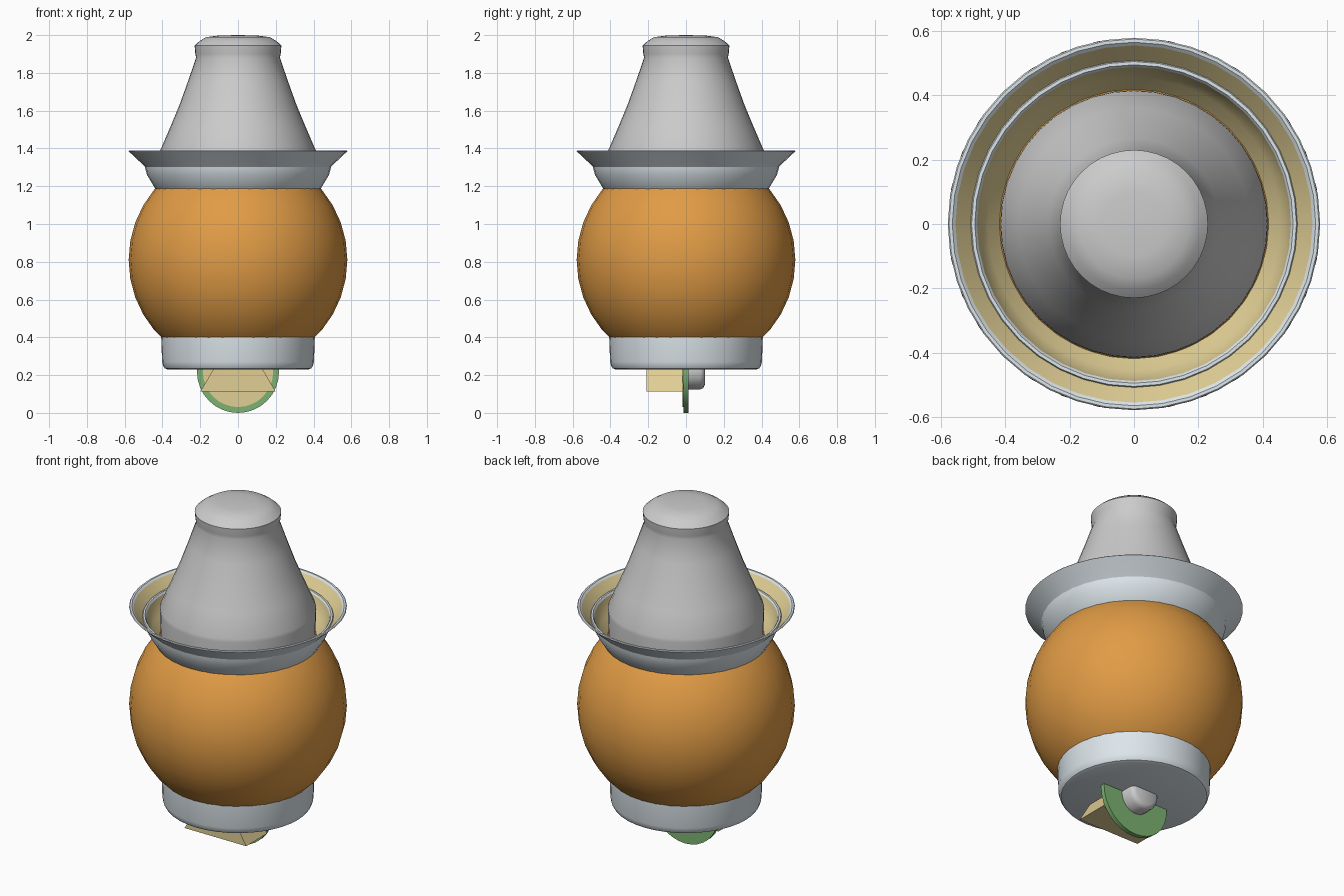
import bpy, bmesh, math
from mathutils import Matrix

if "Cube" in bpy.data.objects:
    bpy.data.objects.remove(bpy.data.objects["Cube"])

def mat(name, c):
    m = bpy.data.materials.new(name)
    m.diffuse_color = (*c, 1)
    m.use_nodes = True
    m.node_tree.nodes["Principled BSDF"].inputs["Base Color"].default_value = m.diffuse_color
    return m

ORANGE = mat("orange", (0.75, 0.33, 0.06))
PALE = mat("pale_blue", (0.72, 0.79, 0.83))
TAN = mat("tan", (0.75, 0.62, 0.30))
GREEN = mat("green", (0.20, 0.45, 0.17))
GREY = mat("light_grey", (0.66, 0.66, 0.69))

def finish(name, bm, material, angle=35):
    bmesh.ops.remove_doubles(bm, verts=bm.verts, dist=1e-5)
    bmesh.ops.recalc_face_normals(bm, faces=bm.faces)
    me = bpy.data.meshes.new(name)
    bm.to_mesh(me)
    bm.free()
    me.materials.append(material)
    ob = bpy.data.objects.new(name, me)
    bpy.context.collection.objects.link(ob)
    bpy.ops.object.select_all(action='DESELECT')
    ob.select_set(True)
    bpy.context.view_layer.objects.active = ob
    bpy.ops.object.shade_smooth_by_angle(angle=math.radians(angle))
    return ob

def lathe(name, profile, material, matrix=None, steps=40, angle=35):
    """Spin (radius, height) points around z, then place with matrix."""
    bm = bmesh.new()
    vs = [bm.verts.new((r, 0, z)) for r, z in profile]
    es = [bm.edges.new(p) for p in zip(vs, vs[1:])]
    bmesh.ops.spin(bm, geom=vs + es, cent=(0, 0, 0), axis=(0, 0, 1),
                   angle=math.tau, steps=steps, use_duplicate=False)
    if matrix:
        bm.transform(matrix)
    return finish(name, bm, material, angle)

# Round body
bm = bmesh.new()
bmesh.ops.create_uvsphere(bm, u_segments=32, v_segments=18, radius=0.579)
bm.transform(Matrix.Translation((0, 0, 0.81)))
finish("round_body", bm, ORANGE)

# Tapered cap with a rounded knob top
lathe("tapered_cap", [(0, 2.0), (0.1, 1.998), (0.17, 1.989), (0.205, 1.967), (0.23, 1.945),
                      (0.226, 1.90), (0.222, 1.88), (0.265, 1.755), (0.31, 1.63),
                      (0.36, 1.51), (0.414, 1.385), (0.416, 1.365), (0.41, 1.19), (0, 1.19)], GREY)

# Two-step flared collar: pale shell and rims
lathe("lower_collar", [(0.41, 1.16), (0.434, 1.18), (0.482, 1.26), (0.49, 1.29), (0.495, 1.315),
                       (0.51, 1.325), (0.505, 1.335), (0.495, 1.335), (0.488, 1.325)], PALE)
lathe("upper_collar", [(0.49, 1.30), (0.515, 1.325), (0.579, 1.385), (0.575, 1.389),
                       (0.565, 1.389), (0.555, 1.38)], PALE)
# Tan linings inside the collar
lathe("lower_lining", [(0.488, 1.325), (0.475, 1.28), (0.455, 1.25), (0.405, 1.19)], TAN)
lathe("upper_lining", [(0.555, 1.38), (0.508, 1.328)], TAN)

# Bottom cup
lathe("bottom_cup", [(0.39, 0.415), (0.407, 0.41), (0.402, 0.27), (0.397, 0.25),
                     (0.388, 0.236), (0.372, 0.23), (0, 0.23)], PALE)

# Upright disc under the cup, its tan face and rear knob (axis along y)
along_y = Matrix.Translation((0, 0, 0.217)) @ Matrix.Rotation(math.radians(-90), 4, 'X')
lathe("green_disc", [(0, -0.014), (0.217, -0.014), (0.217, 0.012), (0, 0.012)], GREEN, along_y, 32)
lathe("disc_face", [(0, -0.018), (0.186, -0.018), (0.186, -0.01)], TAN, along_y, 32)
lathe("rear_knob", [(0.093, 0.0), (0.093, 0.075), (0.085, 0.092), (0.068, 0.1), (0, 0.1)],
      GREY, along_y, 16, 45)

# Triangular wedge in front of the disc
bm = bmesh.new()
tri = [bm.verts.new((x, -0.21, z)) for x, z in ((-0.2, 0.112), (0.2, 0.112), (0.09, 0.3), (-0.09, 0.3))]
face = bm.faces.new(tri)
ext = bmesh.ops.extrude_face_region(bm, geom=[face])
bmesh.ops.translate(bm, vec=(0, 0.195, 0),
                    verts=[g for g in ext["geom"] if isinstance(g, bmesh.types.BMVert)])
finish("front_wedge", bm, TAN)
